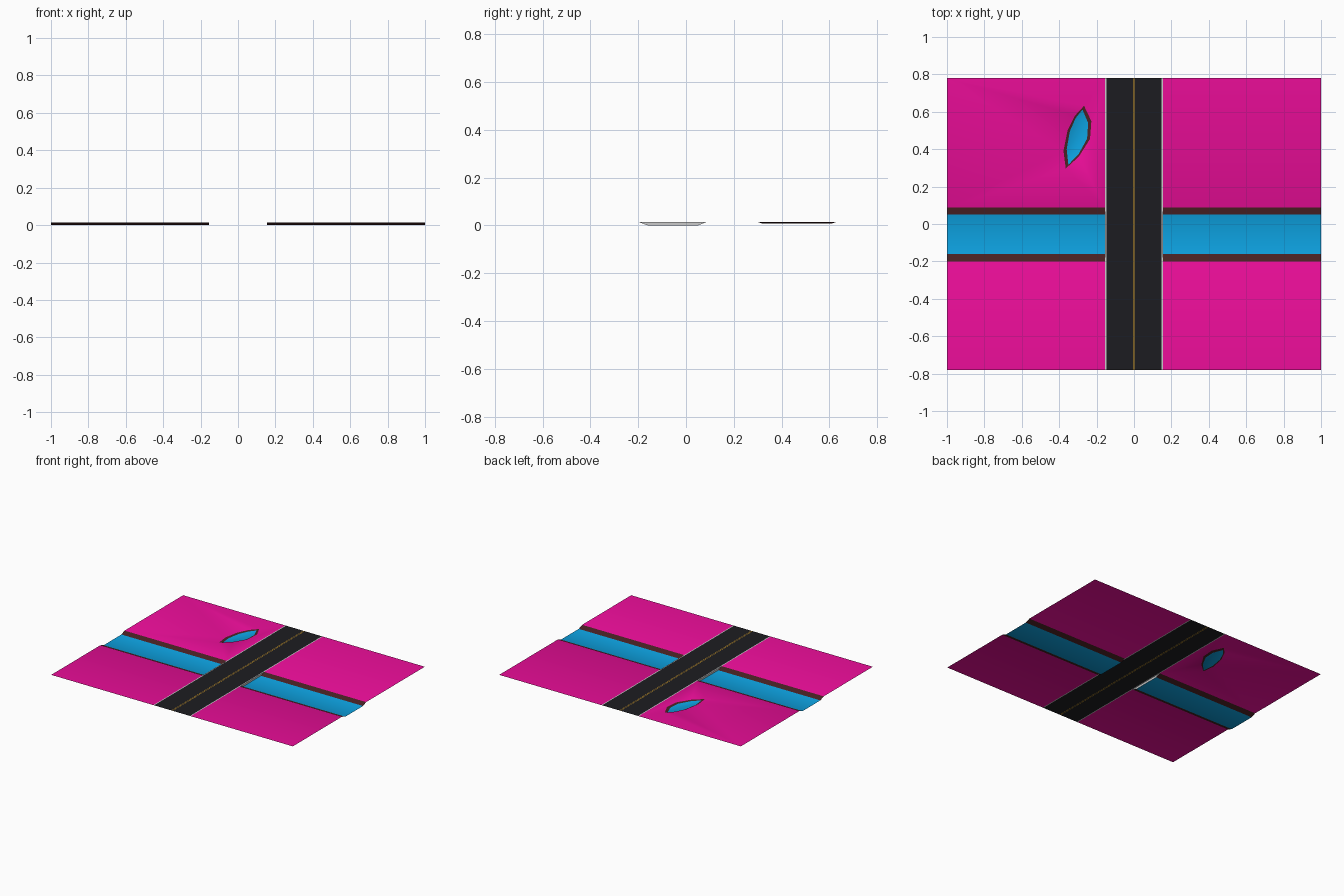
import bpy, bmesh

if "Cube" in bpy.data.objects:
    bpy.data.objects.remove(bpy.data.objects["Cube"])

TOP, HX, HY = 0.015, 1.0, 0.78
ROAD = 0.155


def material(name, rgb):
    m = bpy.data.materials.new(name)
    m.diffuse_color = (*rgb, 1)
    m.use_nodes = True
    m.node_tree.nodes["Principled BSDF"].inputs["Base Color"].default_value = m.diffuse_color
    return m


GROUND = material("magenta_ground", (0.84, 0.004, 0.32))
BANK = material("brown_bank", (0.07, 0.016, 0.018))
WATER = material("blue_water", (0.004, 0.36, 0.75))
ASPHALT = material("dark_asphalt", (0.012, 0.012, 0.015))
YELLOW = material("yellow_line", (0.75, 0.38, 0.02))


def finish(name, bm, mats, smooth=False):
    for f in bm.faces:
        f.normal_update()
        if f.normal.z < -1e-6:
            f.normal_flip()
        f.smooth = smooth
    me = bpy.data.meshes.new(name)
    bm.to_mesh(me)
    bm.free()
    for m in mats:
        me.materials.append(m)
    ob = bpy.data.objects.new(name, me)
    bpy.context.collection.objects.link(ob)
    return ob


# River valley cross-section (y, z), with the material of each strip
profile = [(-HY, TOP), (-0.2, TOP), (-0.16, 0), (0.05, 0), (0.087, TOP), (HY, TOP)]
strips = [0, 1, 2, 1, 0]

# Pond outline (x, y)
pond = [(-0.267, 0.632), (-0.228, 0.55), (-0.235, 0.455), (-0.295, 0.36),
        (-0.365, 0.297), (-0.377, 0.39), (-0.355, 0.5), (-0.315, 0.58)]
PC = (-0.303, 0.465)


def terrain(name, x0, x1, with_pond):
    bm = bmesh.new()
    a = [bm.verts.new((x0, y, z)) for y, z in profile]
    b = [bm.verts.new((x1, y, z)) for y, z in profile]
    for i, mat in enumerate(strips):
        quad = (a[i], b[i], b[i + 1], a[i + 1])
        if with_pond and i == 4:
            # Field with the sunken pond cut into it
            rim = [bm.verts.new((x, y, TOP)) for x, y in pond]
            bed = [bm.verts.new((PC[0] + (x - PC[0]) * 0.77,
                                 PC[1] + (y - PC[1]) * 0.88, 0.009)) for x, y in pond]
            edges = []
            for loop in (quad, rim):
                for j in range(len(loop)):
                    pair = (loop[j], loop[(j + 1) % len(loop)])
                    edges.append(bm.edges.get(pair) or bm.edges.new(pair))
            bmesh.ops.triangle_fill(bm, edges=edges, use_beauty=True)
            for j in range(len(rim)):
                k = (j + 1) % len(rim)
                bm.faces.new((rim[j], rim[k], bed[k], bed[j])).material_index = 1
            bm.faces.new(bed).material_index = 2
        else:
            bm.faces.new(quad).material_index = mat
    return finish(name, bm, (GROUND, BANK, WATER), True)


terrain("left_field_river_and_pond", -HX, -ROAD, True)
terrain("right_field_and_river", ROAD, HX, False)

# Road made of long strips: kerb lines, asphalt and twin centre lines
xs = [-ROAD, -0.148, -0.006, -0.003, 0.003, 0.006, 0.148, ROAD]
kinds = [2, 0, 1, 0, 1, 0, 2]
bm = bmesh.new()
rows = [[bm.verts.new((x, y, TOP)) for x in xs] for y in (-HY, HY)]
for i, kind in enumerate(kinds):
    f = bm.faces.new((rows[0][i], rows[0][i + 1], rows[1][i + 1], rows[1][i]))
    f.material_index = kind
WHITE = material("pale_kerb", (0.6, 0.6, 0.6))
finish("road", bm, (ASPHALT, YELLOW, WHITE))

# Grey walls closing the river channel under the road
for side, name in ((-1, "left_culvert_wall"), (1, "right_culvert_wall")):
    bm = bmesh.new()
    f = bm.faces.new([bm.verts.new((side * ROAD, y, z)) for y, z in profile[1:5]])
    f.normal_update()
    if f.normal.x * side < 0:
        f.normal_flip()
    finish(name, bm, (WHITE,))
